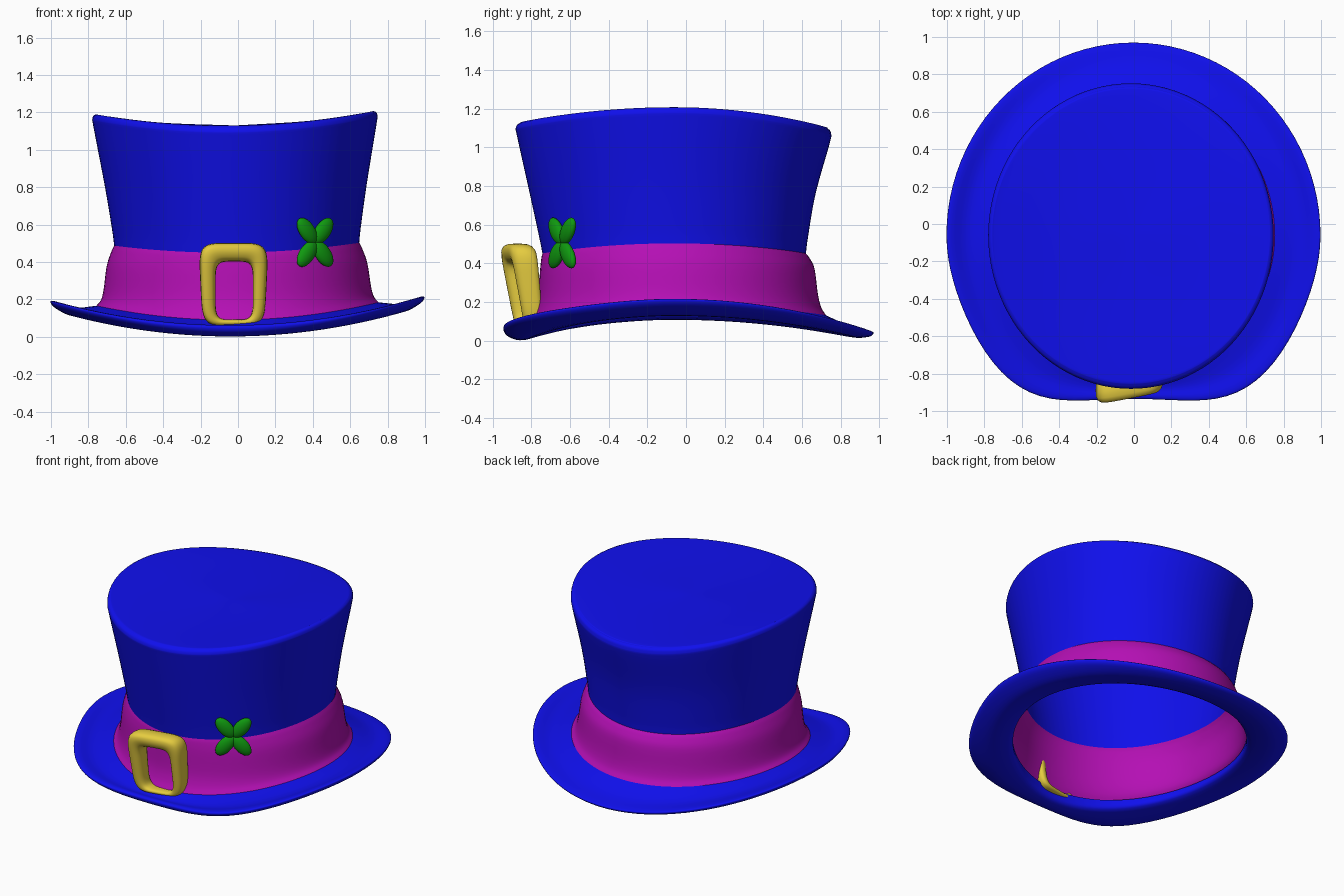
import bpy, bmesh, math
from mathutils import Matrix, Vector

if "Cube" in bpy.data.objects:
    bpy.data.objects.remove(bpy.data.objects["Cube"])

def material(name, rgb):
    m = bpy.data.materials.new(name)
    m.diffuse_color = (*rgb, 1)
    m.use_nodes = True
    m.node_tree.nodes["Principled BSDF"].inputs["Base Color"].default_value = m.diffuse_color
    return m

BLUE = material("blue_felt", (0.005, 0.005, 0.85))
PURPLE = material("purple_ribbon", (0.46, 0.005, 0.46))
GOLD = material("gold", (0.78, 0.6, 0.05))
GREEN = material("green", (0.005, 0.32, 0.005))

def finish(name, bm, mat):
    bmesh.ops.remove_doubles(bm, verts=bm.verts, dist=1e-5)
    bmesh.ops.recalc_face_normals(bm, faces=bm.faces)
    for f in bm.faces:
        f.smooth = True
    me = bpy.data.meshes.new(name)
    bm.to_mesh(me)
    bm.free()
    me.materials.append(mat)
    ob = bpy.data.objects.new(name, me)
    bpy.context.collection.objects.link(ob)
    return ob

def skin(name, rings, mat, closed=False):
    """Bridge a list of closed point rings with quads."""
    bm = bmesh.new()
    vs = [[bm.verts.new(p) for p in r] for r in rings]
    pairs = list(zip(vs, vs[1:]))
    if closed:
        pairs.append((vs[-1], vs[0]))
    for a, b in pairs:
        n = len(a)
        for i in range(n):
            j = (i + 1) % n
            bm.faces.new((a[i], a[j], b[j], b[i]))
    return finish(name, bm, mat)

def refine(rows, steps=4):
    """Catmull-Rom interpolation between profile rows."""
    pts = [Vector(r) for r in rows]
    pts = [2 * pts[0] - pts[1]] + pts + [2 * pts[-1] - pts[-2]]
    out = []
    for p0, p1, p2, p3 in zip(pts, pts[1:], pts[2:], pts[3:]):
        for k in range(steps):
            t = k / steps
            out.append(0.5 * (2 * p1 + (p2 - p0) * t + (2 * p0 - 5 * p1 + 4 * p2 - p3) * t * t
                              + (3 * p1 - p0 - 3 * p2 + p3) * t ** 3))
    return out + [pts[-2]]

def hat_ring(row, n=96):
    """Row: side radius, front y, back y, z at side / front / back, front squareness."""
    rx, yf, yb, zs, zf, zb, k = row
    cy, ring = -0.06, []
    for i in range(n):
        t = 2 * math.pi * i / n
        c, s = math.cos(t), math.sin(t)
        if s >= 0:
            y, ze = cy + (yb - cy) * s, zb
        else:
            y, ze = cy - (yf - cy) * s * (1 + k * math.sin(2 * t) ** 2), zf
        z = zs * c * c + ze * s * s
        x = rx * c - 0.014 * zs
        ring.append((x, y, z + 0.012 * x))
    return ring

def hat_part(name, rows, mat):
    return skin(name, [hat_ring(r) for r in refine(rows)], mat)

# Crown: saddle-shaped top flowing into the flared wall
hat_part("crown", [
    (0.0, -0.06, -0.06, 1.13, 1.13, 1.13, 0),
    (0.40, -0.49, 0.36, 1.15, 1.13, 1.12, 0),
    (0.70, -0.81, 0.69, 1.19, 1.13, 1.105, 0),
    (0.745, -0.86, 0.735, 1.197, 1.125, 1.095, 0),
    (0.762, -0.88, 0.75, 1.175, 1.10, 1.07, 0),
    (0.755, -0.872, 0.743, 1.12, 1.05, 1.02, 0),
    (0.70, -0.81, 0.67, 0.81, 0.77, 0.76, 0),
    (0.665, -0.76, 0.63, 0.58, 0.54, 0.53, 0),
    (0.655, -0.742, 0.62, 0.495, 0.45, 0.45, 0)], BLUE)

# Ribbon band
hat_part("hat_band", [
    (0.655, -0.742, 0.62, 0.495, 0.45, 0.45, 0),
    (0.672, -0.748, 0.64, 0.46, 0.425, 0.425, 0),
    (0.697, -0.755, 0.665, 0.385, 0.36, 0.37, 0),
    (0.715, -0.765, 0.682, 0.26, 0.22, 0.24, 0),
    (0.73, -0.785, 0.70, 0.205, 0.14, 0.17, 0),
    (0.755, -0.81, 0.725, 0.175, 0.09, 0.13, 0)], PURPLE)

# Brim: top surface, rolled edge, underside and inner lip
hat_part("brim", [
    (0.755, -0.81, 0.725, 0.175, 0.09, 0.13, 0),
    (0.88, -0.875, 0.85, 0.165, 0.06, 0.075, 0.1),
    (0.97, -0.918, 0.945, 0.20, 0.062, 0.052, 0.16),
    (1.0, -0.935, 0.97, 0.20, 0.05, 0.04, 0.18),
    (0.975, -0.92, 0.945, 0.165, 0.022, 0.02, 0.16),
    (0.88, -0.86, 0.86, 0.12, 0.002, 0.018, 0.1),
    (0.75, -0.795, 0.725, 0.13, 0.02, 0.065, 0),
    (0.738, -0.788, 0.712, 0.175, 0.09, 0.13, 0)], BLUE)

def spow(v, e):
    return math.copysign(abs(v) ** e, v)

# Buckle: chunky rounded frame, leaning forward at the top
rings = []
for j in range(16):
    s = 2 * math.pi * j / 16
    w, d = spow(math.cos(s), 0.75), spow(math.sin(s), 0.75)
    ring = []
    for i in range(96):
        t = 2 * math.pi * i / 96
        c, q = spow(math.cos(t), 0.4), spow(math.sin(t), 0.4)
        taper = 1 + 0.06 * q
        outer = Vector((-0.024 + 0.177 * c * taper, 0.28 + 0.222 * q))
        inner = Vector((-0.02 + 0.10 * c, 0.247 + 0.155 * q))
        p = (outer + inner) / 2 + (outer - inner) / 2 * w
        y = -0.84 - 0.14 * (p.y - 0.28) + 0.19 * (p.x + 0.02)
        ring.append((p.x, y - d * (0.045 + 0.05 * p.y), p.y))
    rings.append(ring)
skin("buckle", rings, GOLD, closed=True)

# Four-leaf clover, turned to follow the crown
bm = bmesh.new()
place = Matrix.Translation((0.412, -0.64, 0.505)) @ Matrix.Rotation(math.radians(34), 4, 'Z')
for a in (50, 130, 230, 310):
    m = (place @ Matrix.Rotation(-math.radians(a), 4, 'Y')
         @ Matrix.Translation((0.08, 0, 0)) @ Matrix.Diagonal((0.083, 0.028, 0.046, 1)))
    bmesh.ops.create_uvsphere(bm, u_segments=24, v_segments=14, radius=1, matrix=m)
finish("clover", bm, GREEN)
